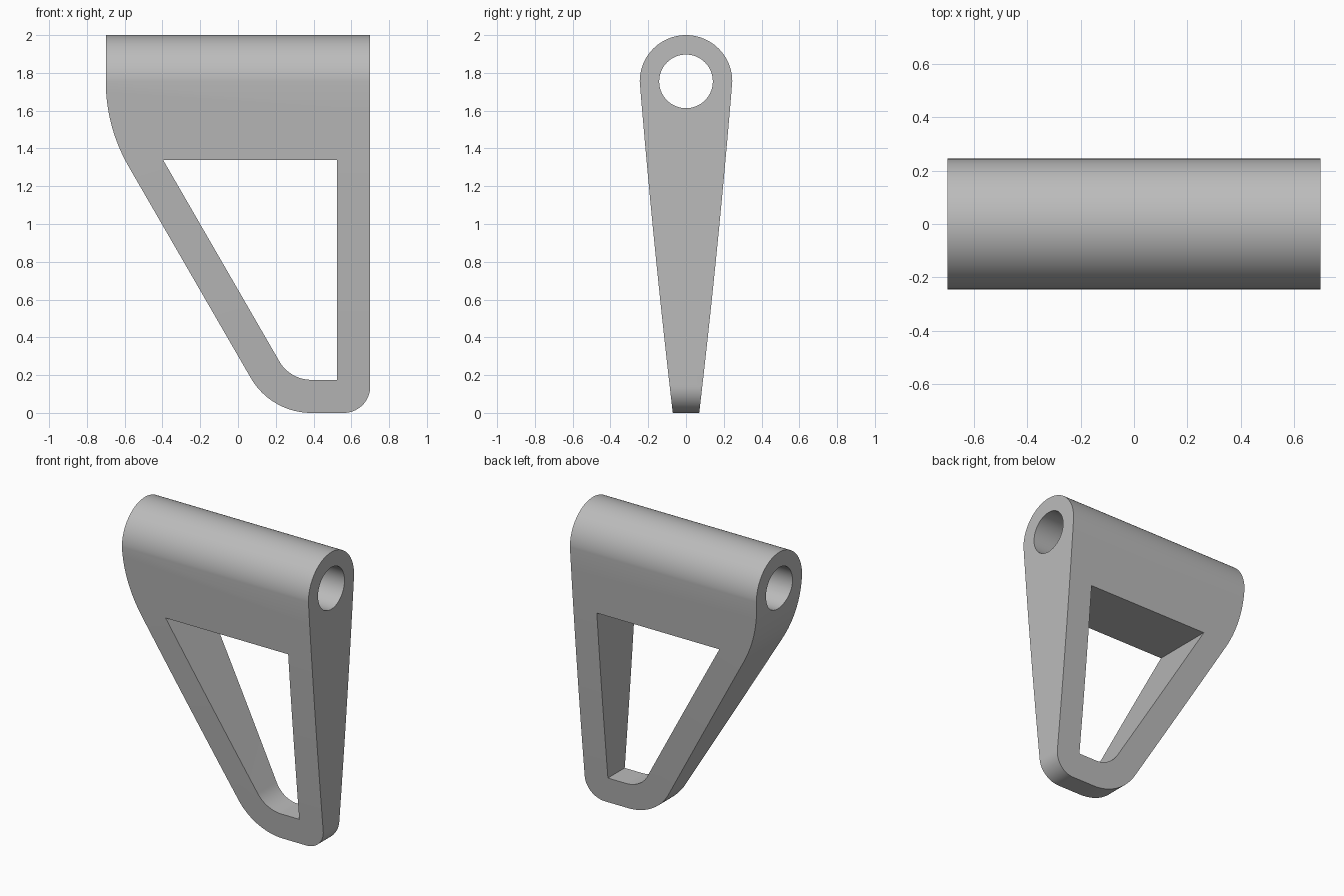
import bpy
import bmesh
from math import sin, cos, radians, pi

if "Cube" in bpy.data.objects:
    bpy.data.objects.remove(bpy.data.objects["Cube"], do_unlink=True)

grey = bpy.data.materials.new("plain grey")
grey.use_nodes = True
colour = (0.5, 0.5, 0.5, 1)
grey.diffuse_color = colour
grey.node_tree.nodes["Principled BSDF"].inputs["Base Color"].default_value = colour


def arc(u, v, r, start, end, steps):
    """Points on an arc, angles in degrees."""
    angles = [radians(start + (end - start) * i / steps) for i in range(steps + 1)]
    return [(u + r * cos(a), v + r * sin(a)) for a in angles]


def prism(name, points, axis, half):
    """Extrude a profile (u, z) evenly both ways along the x or y axis."""
    bm = bmesh.new()
    place = (lambda u, z: (-half, u, z)) if axis == "x" else (lambda u, z: (u, -half, z))
    face = bm.faces.new([bm.verts.new(place(*p)) for p in points])
    new = bmesh.ops.extrude_face_region(bm, geom=[face])["geom"]
    move = (2 * half, 0, 0) if axis == "x" else (0, 2 * half, 0)
    bmesh.ops.translate(bm, vec=move, verts=[g for g in new if isinstance(g, bmesh.types.BMVert)])
    bmesh.ops.recalc_face_normals(bm, faces=bm.faces)
    mesh = bpy.data.meshes.new(name)
    bm.to_mesh(mesh)
    bm.free()
    mesh.materials.append(grey)
    obj = bpy.data.objects.new(name, mesh)
    bpy.context.collection.objects.link(obj)
    return obj


# Tapered side section with a round head
HEAD_Z, HEAD_R = 1.755, 0.245
LOW = -0.1


def half_depth(z):
    return 0.07 + 0.117 * z - 0.0098 * z * z


heights = [LOW + (HEAD_Z - LOW) * i / 12 for i in range(12)]
right_edge = [(half_depth(z), z) for z in heights]
left_edge = [(-y, z) for y, z in reversed(right_edge)]
section = right_edge + arc(0, HEAD_Z, HEAD_R, 0, 180, 48) + left_edge
bracket = prism("bracket", section, "x", 1.0)

# Front outline: rounded foot, slanted leg and curved shoulder
FOOT_X, FOOT_R, WALL = 0.388, 0.37, 0.175
SHOULDER_R = 0.9
outline = [(0.7, 2.2), (-0.7, 2.2)]
outline += arc(SHOULDER_R - 0.7, HEAD_Z, SHOULDER_R, 180, 210, 16)
outline += arc(FOOT_X, FOOT_R, FOOT_R, 210, 270, 20)
outline += arc(0.56, 0.14, 0.14, 270, 360, 20)
outline_cutter = prism("outline_cutter", outline, "y", 0.6)

# Window with one rounded corner
window = [(0.523, 1.34), (-0.397, 1.34)]
window += arc(FOOT_X, FOOT_R, FOOT_R - WALL, 210, 270, 20)
window += [(0.523, WALL)]
window_cutter = prism("window_cutter", window, "y", 0.8)

# Bore through the head
bore = arc(0, HEAD_Z, 0.142, 0, 360, 64)[:-1]
bore_cutter = prism("bore_cutter", bore, "x", 1.3)

cutters = [(outline_cutter, "INTERSECT"), (window_cutter, "DIFFERENCE"),
           (bore_cutter, "DIFFERENCE")]
for cutter, operation in cutters:
    cutter.hide_render = True
    mod = bracket.modifiers.new(cutter.name, "BOOLEAN")
    mod.operation = operation
    mod.object = cutter
    mod.solver = "EXACT"

# Bake the cuts and drop the cutters
bpy.context.view_layer.update()
graph = bpy.context.evaluated_depsgraph_get()
result = bpy.data.meshes.new_from_object(bracket.evaluated_get(graph))
bracket.modifiers.clear()
bracket.data = result
for cutter, _ in cutters:
    bpy.data.objects.remove(cutter, do_unlink=True)

# Smooth curves, sharp corners
bpy.ops.object.select_all(action="DESELECT")
bracket.select_set(True)
bpy.context.view_layer.objects.active = bracket
bpy.ops.object.shade_smooth_by_angle(angle=radians(25))
